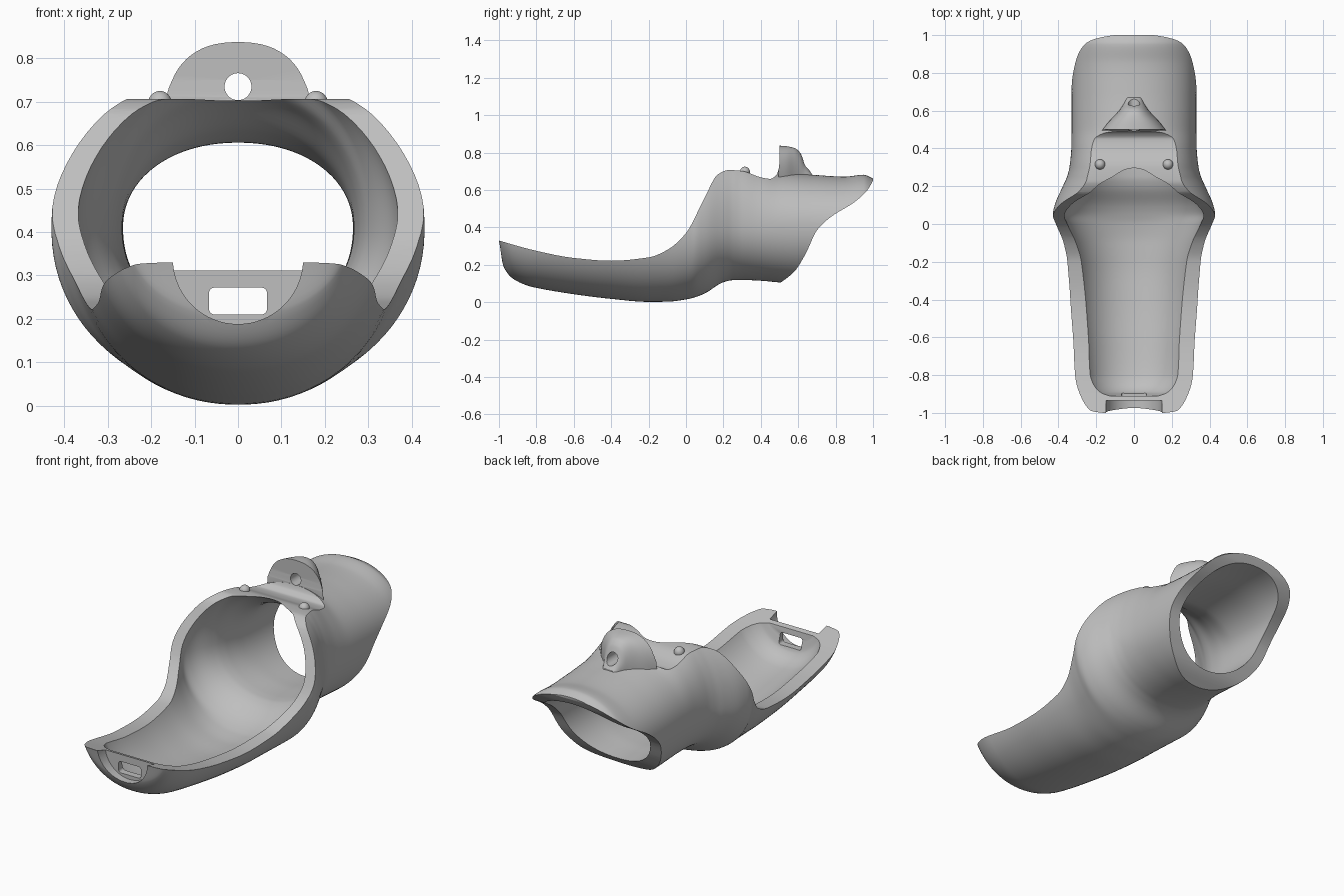
import bpy, bmesh, math
from mathutils import Matrix

cube = bpy.data.objects.get("Cube")
if cube:
    bpy.data.objects.remove(cube, do_unlink=True)

grey = bpy.data.materials.new("plain grey")
grey.use_nodes = True
grey.diffuse_color = (0.52, 0.52, 0.52, 1)
grey.node_tree.nodes["Principled BSDF"].inputs["Base Color"].default_value = (0.52, 0.52, 0.52, 1)


def smooth(rows, steps=6):
    """Monotone cubic interpolation of rows keyed by their first column."""
    n = len(rows)
    slope = [[(b - a) / (q[0] - p[0]) for a, b in zip(p, q)] for p, q in zip(rows, rows[1:])]
    tangent = [slope[0]]
    for s, t in zip(slope, slope[1:]):
        tangent.append([2 * a * b / (a + b) if a * b > 0 else 0 for a, b in zip(s, t)])
    tangent.append(slope[-1])
    out = []
    for i in range(n - 1):
        h = rows[i + 1][0] - rows[i][0]
        for k in range(steps):
            t = k / steps
            u = 1 - t
            out.append([(1 + 2 * t) * u * u * a + t * u * u * h * m
                        + t * t * (3 - 2 * t) * b - t * t * u * h * w
                        for a, b, m, w in zip(rows[i], rows[i + 1], tangent[i], tangent[i + 1])])
            out[-1][0] = rows[i][0] + h * t
    return out + [list(rows[-1])]


def finish(name, bm):
    bmesh.ops.recalc_face_normals(bm, faces=bm.faces)
    mesh = bpy.data.meshes.new(name)
    bm.to_mesh(mesh)
    bm.free()
    mesh.materials.append(grey)
    ob = bpy.data.objects.new(name, mesh)
    bpy.context.collection.objects.link(ob)
    return ob


def loft(name, rows, centre, power=2.0, sides=96):
    """Closed solid of oval sections; each row is y, bottom, top, half width."""
    bm = bmesh.new()
    rings = []
    for y, low, high, half in smooth(rows):
        ring = []
        for i in range(sides):
            a = 2 * math.pi * (i + 0.5) / sides
            c, s = math.cos(a), math.sin(a)
            x = half * math.copysign(abs(c) ** (2 / power), c)
            z = abs(s) ** (2 / power) * (high - centre if s > 0 else low - centre)
            ring.append(bm.verts.new((x, y, centre + z)))
        rings.append(ring)
    for p, q in zip(rings, rings[1:]):
        for i in range(sides):
            j = (i + 1) % sides
            bm.faces.new((p[i], p[j], q[j], q[i]))
    bm.faces.new(rings[0])
    bm.faces.new(rings[-1])
    return finish(name, bm)


def prism(name, outline, half):
    """Side outline (y, z) extruded across x."""
    bm = bmesh.new()
    face = bm.faces.new([bm.verts.new((-half, y, z)) for y, z in outline])
    new = bmesh.ops.extrude_face_region(bm, geom=[face])["geom"]
    bmesh.ops.translate(bm, vec=(2 * half, 0, 0),
                        verts=[v for v in new if isinstance(v, bmesh.types.BMVert)])
    # The extrusion can drop the starting cap, so close any open border
    bmesh.ops.holes_fill(bm, edges=[e for e in bm.edges if e.is_boundary])
    return finish(name, bm)


def rod(name, radius, y0, y1, z):
    bm = bmesh.new()
    bmesh.ops.create_cone(bm, cap_ends=True, segments=64, radius1=radius, radius2=radius,
                          depth=y1 - y0, matrix=Matrix.Translation((0, (y0 + y1) / 2, z))
                          @ Matrix.Rotation(math.pi / 2, 4, "X"))
    return finish(name, bm)


def combine(target, other, operation):
    mod = target.modifiers.new(operation, "BOOLEAN")
    mod.operation = operation
    mod.solver = "EXACT"
    mod.object = other
    bpy.context.view_layer.objects.active = target
    bpy.ops.object.modifier_apply(modifier=mod.name)
    bpy.data.objects.remove(other, do_unlink=True)


# Outer shell: shallow scoop, flared collar, then a rear tube
shell = loft("shell", [
    (-1.0, .31, .55, .25), (-.98, .2, .65, .26), (-.93, .13, .72, .29), (-.85, .09, .76, .325),
    (-.8, .077, .78, .337), (-.6, .043, .8, .36), (-.4, .018, .8, .378), (-.2, .002, .8, .383),
    (-.1, .003, .8, .39), (0, .015, .81, .415), (.05, .027, .81, .43), (.1, .047, .81, .42),
    (.2, .107, .81, .377), (.25, .118, .81, .355), (.3, .119, .8, .342), (.4, .115, .75, .332),
    (.5, .106, .705, .33), (.6, .1, .69, .33), (.7, .1, .68, .33), (.85, .1, .672, .33),
    (.95, .1, .682, .325), (1.0, .12, .662, .31)], .41, 2.1)

# Tapering lug on top of the tube
lug = loft("lug", [
    (.495, .63, .838, .17), (.54, .63, .834, .135), (.58, .63, .825, .097),
    (.61, .63, .8, .072), (.635, .635, .745, .056), (.67, .64, .69, .04)], .66, 2.4, 64)
combine(shell, lug, "UNION")

# Hollow interior
hollow = loft("hollow", [
    (-.91, .25, .65, .17), (-.89, .19, .68, .205), (-.85, .155, .7, .24), (-.8, .137, .72, .262),
    (-.6, .105, .74, .287), (-.4, .08, .75, .305), (-.2, .065, .75, .315), (-.1, .065, .76, .328),
    (0, .075, .78, .355), (.05, .088, .785, .37), (.1, .108, .79, .36), (.2, .165, .775, .31),
    (.25, .178, .728, .29), (.3, .18, .7, .278), (.4, .18, .633, .267), (.5, .175, .606, .265),
    (.7, .165, .608, .267), (.9, .16, .617, .272), (1.1, .16, .62, .275)], .41, 2.1)
combine(shell, hollow, "DIFFERENCE")

# Trim to the side outline: swept rim above, slanted tube mouth behind
rim = smooth([(-1.05, .345), (-1, .33), (-.8, .275), (-.6, .237), (-.4, .222), (-.2, .24),
              (-.1, .28), (0, .37), (.1, .56), (.17, .683), (.23, .707), (.3, .702),
              (.4, .668), (.45, .66), (.48, .677), (.495, .71), (.5, .75)])
mouth = smooth([(.5, .1), (.58, .165), (.64, .26), (.7, .385), (.78, .46), (.9, .535),
                (.97, .6), (1.0, .65), (1.05, .74)])
outline = [(-1.05, -.1), (.49, -.1)] + mouth + [(1.05, .95), (.5, .95)] + rim[::-1]
combine(shell, prism("side_outline", outline, .6), "INTERSECT")

# Round front notch, rounded slot and lug hole
combine(shell, rod("notch", .15, -1.1, -.935, .338), "DIFFERENCE")
combine(shell, rod("lug_hole", .031, .4, .8, .735), "DIFFERENCE")
bm = bmesh.new()
bmesh.ops.create_cube(bm, size=1, matrix=Matrix.Translation((0, -.92, .241))
                      @ Matrix.Diagonal((.134, .14, .062, 1)))
along = [e for e in bm.edges if abs(e.verts[0].co.y - e.verts[1].co.y) > .1]
bmesh.ops.bevel(bm, geom=along, offset=.013, segments=5, profile=.5, affect="EDGES")
combine(shell, finish("slot", bm), "DIFFERENCE")

# Two small domed studs on the saddle
parts = [shell]
for side, x in (("left", .18), ("right", -.18)):
    bm = bmesh.new()
    bmesh.ops.create_uvsphere(bm, u_segments=32, v_segments=16, radius=1,
                              matrix=Matrix.Translation((x, .315, .697))
                              @ Matrix.Diagonal((.027, .027, .028, 1)))
    parts.append(finish(side + "_stud", bm))

bpy.context.view_layer.update()
bpy.ops.object.select_all(action="DESELECT")
for ob in parts:
    ob.select_set(True)
bpy.context.view_layer.objects.active = shell
bpy.ops.object.shade_smooth_by_angle(angle=math.radians(32))
